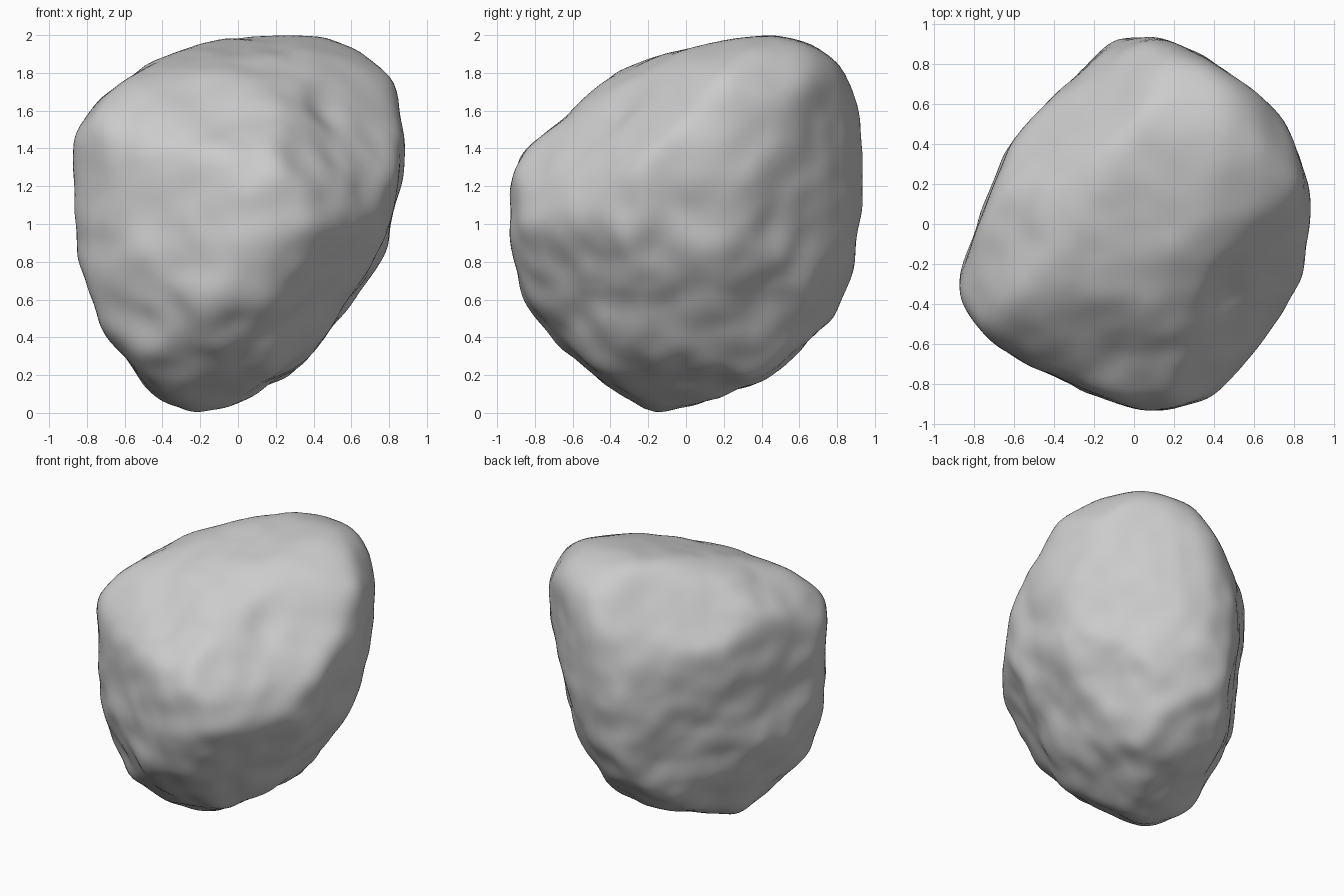
import bpy
import bmesh
import math
from mathutils import Vector, noise

default_cube = bpy.data.objects.get("Cube")
if default_cube:
    bpy.data.objects.remove(default_cube, do_unlink=True)

CENTRE = Vector((0, 0, 1))
HALF = 0.5 ** 0.5
RISE = 0.75 ** 0.5
TILT = HALF / 2

# Outlines that carve the boulder: across axis, up axis, counter-clockwise points about the centre
outlines = []


def carve(across, up, points, grow=1.012):
    outlines.append((Vector(across), Vector(up), [Vector(p) * grow for p in points]))


carve((1, 0, 0), (0, 0, 1), [
    (.88, .3), (.86, .6), (.8, .8), (.6, .95), (.42, 1), (0, .98), (-.2, .95), (-.5, .83),
    (-.62, .75), (-.85, .54), (-.88, .4), (-.84, -.2), (-.74, -.45), (-.64, -.76), (-.5, -.92),
    (-.2, -1.03), (0, -.95), (.2, -.81), (.33, -.78), (.55, -.48), (.78, -.1)])
carve((0, 1, 0), (0, 0, 1), [
    (.94, .3), (.88, .72), (.8, .9), (.5, 1), (.15, .96), (-.25, .84), (-.45, .77),
    (-.68, .64), (-.83, .44), (-.94, .15), (-.92, -.2), (-.78, -.55), (-.6, -.78),
    (-.3, -.95), (-.15, -1.03), (.2, -.9), (.5, -.76), (.78, -.5), (.88, -.2)])
carve((1, 0, 0), (0, 1, 0), [
    (.88, .05), (.83, .3), (.75, .52), (.62, .65), (.35, .83), (.15, .92), (0, .94),
    (-.13, .92), (-.3, .78), (-.45, .63), (-.6, .45), (-.75, .05), (-.88, -.35), (-.7, -.6),
    (-.4, -.75), (.05, -.94), (.4, -.88), (.5, -.82), (.72, -.5), (.85, -.2)])
carve((HALF, HALF, 0), (-TILT, TILT, RISE), [
    (.88, .65), (.77, .92), (.53, 1.04), (.34, 1.06), (.09, 1.04), (-.41, .85), (-.7, .71),
    (-.88, .53), (-.94, .31), (-.84, -.18), (-.7, -.6), (-.44, -.85), (-.2, -.9),
    (.4, -.68), (.73, -.21), (.86, .24)], 1.04)
carve((-HALF, -HALF, 0), (TILT, -TILT, RISE), [
    (.94, .21), (.9, .37), (.68, .56), (.22, .81), (-.3, .91), (-.69, .88), (-.89, .63),
    (-.86, .14), (-.72, -.38), (-.56, -.67), (-.3, -.85), (.31, -.91), (.74, -.6), (.87, -.25)], 1.04)
carve((-HALF, HALF, 0), (TILT, TILT, RISE), [
    (.69, .11), (.71, .47), (.59, .86), (.43, 1.08), (0, 1.19), (-.35, 1.08), (-.58, .86),
    (-.77, .44), (-.87, -.18), (-.68, -.54), (-.35, -.83), (.07, -.99), (.3, -.96), (.59, -.44)], 1.04)

# Flat chipped faces: direction and distance from the centre
chips = [(Vector((.7, -.5, -.5)).normalized(), .76),
         (Vector((1, -1, 1)).normalized(), .83),
         (Vector((-1, 1, 1)).normalized(), .88)]

# Local hollows: place, radius, depth
hollows = [((.48, -.35, 1.6), .14, .03), ((.8, -.2, .85), .14, .03),
           ((.7, -.1, .5), .16, .03), ((.78, .65, 1.1), .18, .03)]


def outline_reach(direction, across, up, points):
    q = Vector((direction.dot(across), direction.dot(up)))
    for a, b in zip(points, points[1:] + points[:1]):
        from_a = a.x * q.y - a.y * q.x
        to_b = q.x * b.y - q.y * b.x
        if from_a >= 0 and to_b >= 0 and from_a + to_b > 1e-6:
            return (a.x * b.y - a.y * b.x) / (from_a + to_b)
    return 100


def boulder_radius(direction, sharpness=80):
    reaches = [outline_reach(direction, *o) for o in outlines]
    for normal, distance in chips:
        facing = normal.dot(direction)
        if facing > .1:
            reaches.append(distance / facing)
    return sum(r ** -sharpness for r in reaches) ** (-1 / sharpness)


# Boulder body
bm = bmesh.new()
bmesh.ops.create_icosphere(bm, subdivisions=6, radius=1)
for v in bm.verts:
    v.co = v.co.normalized() * boulder_radius(v.co.normalized()) + CENTRE
for _ in range(8):
    bmesh.ops.smooth_vert(bm, verts=bm.verts, factor=.5,
                          use_axis_x=True, use_axis_y=True, use_axis_z=True)

# Weathered lumps, rougher low down, and hollows
for v in bm.verts:
    out = (v.co - CENTRE).normalized()
    rough = 1.2 - .3 * v.co.z
    push = .022 * rough * noise.noise(v.co * 3.2)
    push += .015 * rough * noise.noise(v.co * 6 + Vector((4, 1, 7)))
    for place, radius, depth in hollows:
        push -= depth * math.exp(-((v.co - Vector(place)).length / radius) ** 2)
    v.co += out * push

mesh = bpy.data.meshes.new("boulder")
bm.to_mesh(mesh)
bm.free()
boulder = bpy.data.objects.new("boulder", mesh)
bpy.context.collection.objects.link(boulder)

# Plain grey stone
stone = bpy.data.materials.new("grey_stone")
stone.use_nodes = True
grey = (.6, .6, .6, 1)
stone.diffuse_color = grey
stone.node_tree.nodes["Principled BSDF"].inputs["Base Color"].default_value = grey
mesh.materials.append(stone)

bpy.ops.object.select_all(action="DESELECT")
boulder.select_set(True)
bpy.context.view_layer.objects.active = boulder
bpy.ops.object.shade_smooth_by_angle(angle=math.radians(35))
